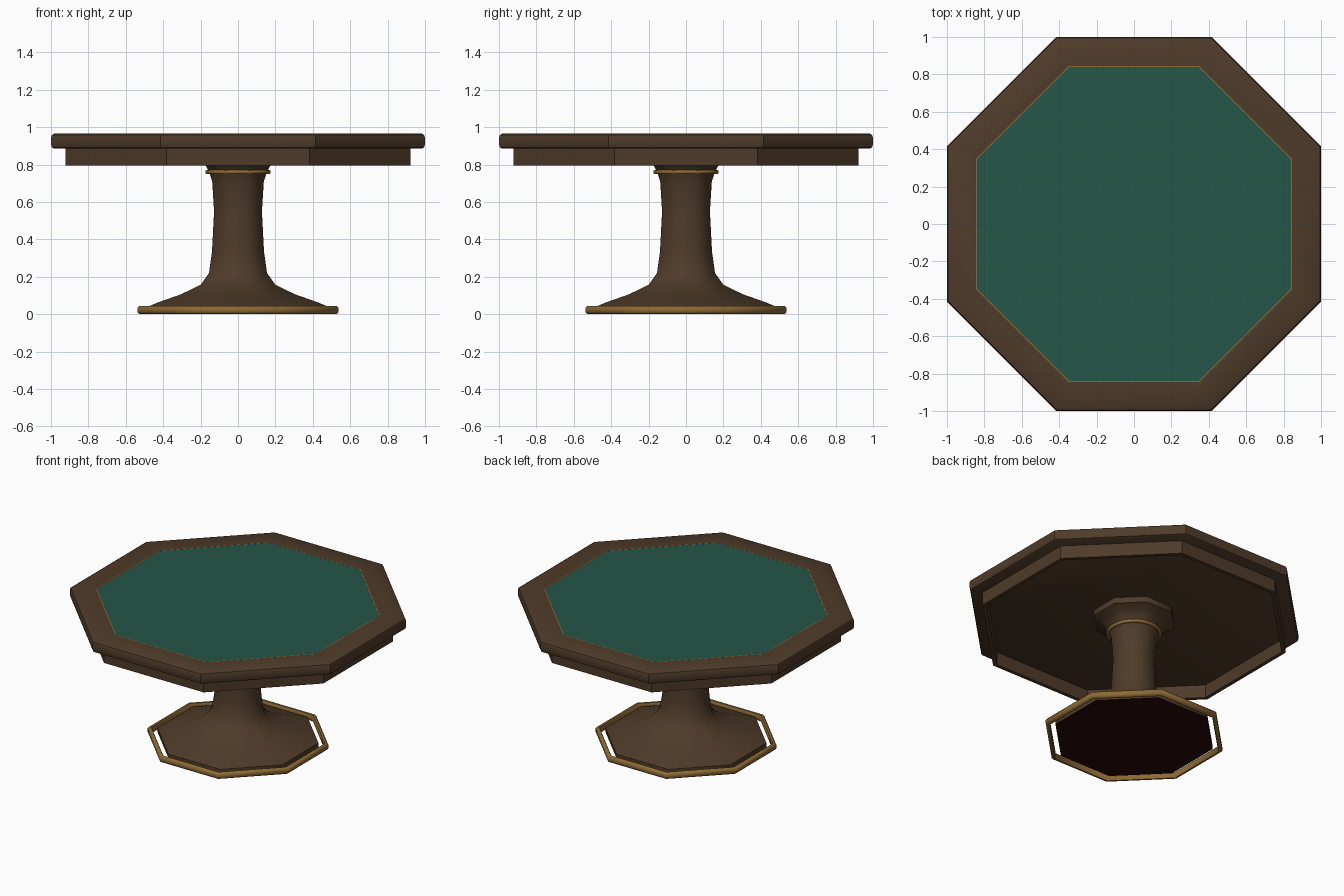
import bpy, bmesh, math

if "Cube" in bpy.data.objects:
    bpy.data.objects.remove(bpy.data.objects["Cube"])


def material(name, color):
    m = bpy.data.materials.new(name)
    m.diffuse_color = (*color, 1)
    m.use_nodes = True
    m.node_tree.nodes["Principled BSDF"].inputs["Base Color"].default_value = m.diffuse_color
    return m


WOOD = material("dark_wood", (0.078, 0.044, 0.022))
FELT = material("green_felt", (0.018, 0.093, 0.066))
BRASS = material("brass", (0.27, 0.145, 0.035))
PAD = material("dark_red_pad", (0.022, 0.002, 0.002))


def octagon(name, profile, mat, smooth, loop=False, cap_start=False,
            cap_end=False, start_mat=None):
    """Sweep (apothem, z) points around an octagon with a flat side in front."""
    bm = bmesh.new()
    rings = []
    for a, z in profile:
        r = a / math.cos(math.pi / 8)
        rings.append([bm.verts.new((r * math.cos(math.pi / 8 + k * math.pi / 4),
                                    r * math.sin(math.pi / 8 + k * math.pi / 4), z))
                      for k in range(8)])
    pairs = list(zip(rings, rings[1:]))
    if loop:
        pairs.append((rings[-1], rings[0]))
    for lo, hi in pairs:
        for k in range(8):
            j = (k + 1) % 8
            bm.faces.new((lo[k], lo[j], hi[j], hi[k]))
    if cap_start:
        f = bm.faces.new(rings[0][::-1])
        f.material_index = 1 if start_mat else 0
    if cap_end:
        bm.faces.new(rings[-1])
    if loop or (cap_start and cap_end):
        bmesh.ops.recalc_face_normals(bm, faces=bm.faces)
    me = bpy.data.meshes.new(name)
    bm.to_mesh(me)
    bm.free()
    me.materials.append(mat)
    if start_mat:
        me.materials.append(start_mat)
    ob = bpy.data.objects.new(name, me)
    bpy.context.collection.objects.link(ob)
    shade(ob, smooth)
    return ob


def shade(ob, degrees):
    bpy.ops.object.select_all(action='DESELECT')
    ob.select_set(True)
    bpy.context.view_layer.objects.active = ob
    bpy.ops.object.shade_smooth_by_angle(angle=math.radians(degrees))


# table top with rounded edge and a shallow recess for the felt
octagon("table_top", [(0.983, 0.885), (0.995, 0.892), (1.0, 0.908), (1.0, 0.942),
                      (0.995, 0.958), (0.983, 0.965), (0.844, 0.965), (0.844, 0.955)],
        WOOD, 40, cap_start=True, cap_end=True)

# brass inlay line and felt playing surface
octagon("brass_inlay", [(0.844, 0.956), (0.844, 0.9652), (0.839, 0.9652), (0.839, 0.956)],
        BRASS, 30, loop=True)
octagon("felt_surface", [(0.839, 0.956), (0.839, 0.9645)], FELT, 30,
        cap_start=True, cap_end=True)

# hollow apron below the top
octagon("apron", [(0.922, 0.795), (0.922, 0.887), (0.897, 0.887), (0.897, 0.795)],
        WOOD, 30, loop=True)

# pedestal: flared foot, column and capital
octagon("pedestal", [(0.478, 0.012), (0.478, 0.042), (0.465, 0.047), (0.43, 0.062),
                     (0.305, 0.106), (0.2, 0.157), (0.155, 0.22), (0.139, 0.335),
                     (0.128, 0.55), (0.138, 0.71), (0.155, 0.76), (0.17, 0.79),
                     (0.205, 0.825), (0.245, 0.845), (0.245, 0.887)],
        WOOD, 50, cap_start=True, cap_end=True, start_mat=PAD)

# brass rail around the foot, with softened section
octagon("foot_rail", [(0.53, 0.002), (0.538, 0.012), (0.538, 0.033), (0.53, 0.043),
                      (0.516, 0.043), (0.511, 0.033), (0.511, 0.012), (0.516, 0.0)],
        BRASS, 60, loop=True)

# brass collar under the capital
bpy.ops.mesh.primitive_torus_add(major_radius=0.163, minor_radius=0.012,
                                 major_segments=48, minor_segments=10,
                                 location=(0, 0, 0.76))
collar = bpy.context.object
collar.name = "brass_collar"
collar.data.materials.append(BRASS)
shade(collar, 60)
